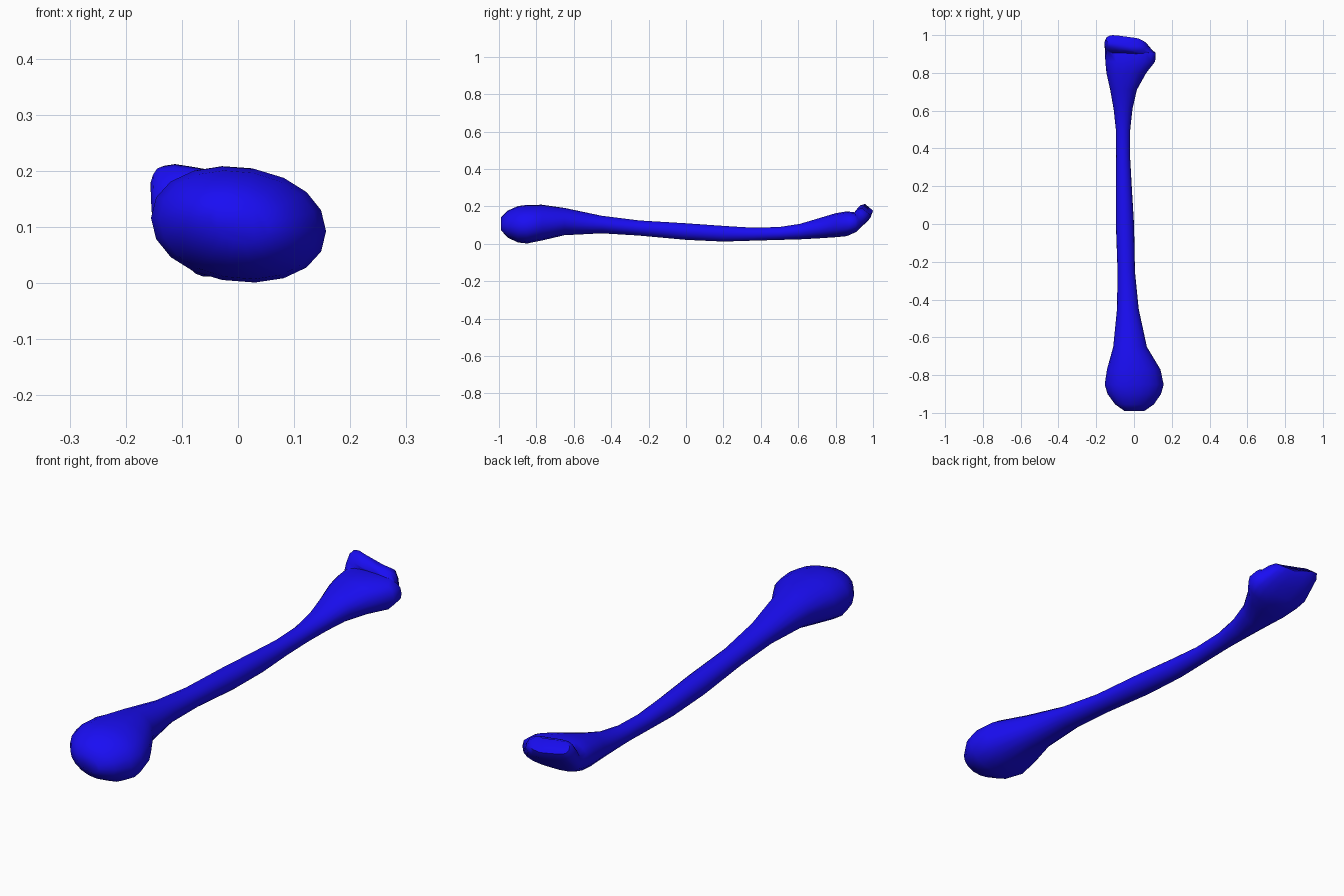
import bpy, bmesh, math

SIDES = 18

# Stations along the bone: x_min, x_max, top (y, z), bottom (y, z), squareness
rings = [
    (-0.05, 0.055, -0.99, 0.14, -0.99, 0.075, 2),
    (-0.10, 0.105, -0.955, 0.175, -0.955, 0.035, 2),
    (-0.14, 0.143, -0.90, 0.200, -0.90, 0.008, 2.1),
    (-0.155, 0.157, -0.85, 0.207, -0.85, 0.002, 2.1),
    (-0.143, 0.14, -0.77, 0.208, -0.77, 0.018, 2.1),
    (-0.11, 0.068, -0.65, 0.192, -0.65, 0.045, 2),
    (-0.09, 0.025, -0.45, 0.150, -0.45, 0.055, 2),
    (-0.087, 0.005, -0.25, 0.125, -0.25, 0.043, 2),
    (-0.096, 0.00, 0.0, 0.110, 0.0, 0.020, 2),
    (-0.096, -0.012, 0.2, 0.096, 0.2, 0.011, 2),
    (-0.094, -0.021, 0.36, 0.086, 0.36, 0.016, 2),
    (-0.096, -0.020, 0.5, 0.090, 0.5, 0.020, 2),
    (-0.108, -0.008, 0.61, 0.107, 0.61, 0.023, 2),
    (-0.126, 0.015, 0.71, 0.137, 0.71, 0.028, 2.1),
    (-0.146, 0.065, 0.80, 0.164, 0.80, 0.034, 2.3),
    (-0.152, 0.112, 0.86, 0.174, 0.86, 0.040, 2.5),
    (-0.153, 0.115, 0.905, 0.168, 0.91, 0.062, 2.8),
    (-0.155, 0.092, 0.912, 0.185, 0.955, 0.110, 3),
    (-0.156, 0.068, 0.932, 0.209, 0.992, 0.148, 3),
    (-0.148, 0.045, 0.955, 0.214, 1.002, 0.176, 3),
]


def spow(v, p):
    return math.copysign(abs(v) ** p, v)


bm = bmesh.new()
loops = []
for x0, x1, yt, zt, yb, zb, n in rings:
    hinge = max(0.0, min(1.0, (yb - 0.91) / 0.06))   # joint roll only
    head = max(0.0, min(1.0, (-0.6 - yt) / 0.2))     # ball end only
    loop = []
    for i in range(SIDES):
        a = 2 * math.pi * i / SIDES
        c, s = spow(math.cos(a), 2 / n), spow(math.sin(a), 2 / n)
        x = (x0 + x1) / 2 + c * (x1 - x0) / 2
        y = (yt + yb) / 2 + s * (yt - yb) / 2
        z = (zt + zb) / 2 + s * (zt - zb) / 2
        # ball is slightly slanted; roll has a groove and a lower outer side
        z -= head * 0.012 * c
        groove = math.exp(-((x + 0.04) / 0.03) ** 2)
        outer = max(0.0, min(1.0, (x + 0.11) / 0.13))
        z -= hinge * (0.010 * groove + 0.022 * outer)
        y -= hinge * (0.006 * groove + 0.016 * outer)
        loop.append(bm.verts.new((x, y, z)))
    loops.append(loop)

for a, b in zip(loops, loops[1:]):
    for i in range(SIDES):
        j = (i + 1) % SIDES
        bm.faces.new((a[i], a[j], b[j], b[i]))
bm.faces.new(loops[0])
bm.faces.new(loops[-1])
bmesh.ops.recalc_face_normals(bm, faces=bm.faces[:])

mesh = bpy.data.meshes.new("arm_bone")
bm.to_mesh(mesh)
bm.free()
bone = bpy.data.objects.new("arm_bone", mesh)
bpy.context.collection.objects.link(bone)

# Blue colour and smooth shading
mat = bpy.data.materials.new("blue")
mat.diffuse_color = (0.01, 0.004, 0.9, 1)
mesh.materials.append(mat)
bpy.context.view_layer.objects.active = bone
bone.select_set(True)
bpy.ops.object.shade_smooth_by_angle(angle=math.radians(60))
